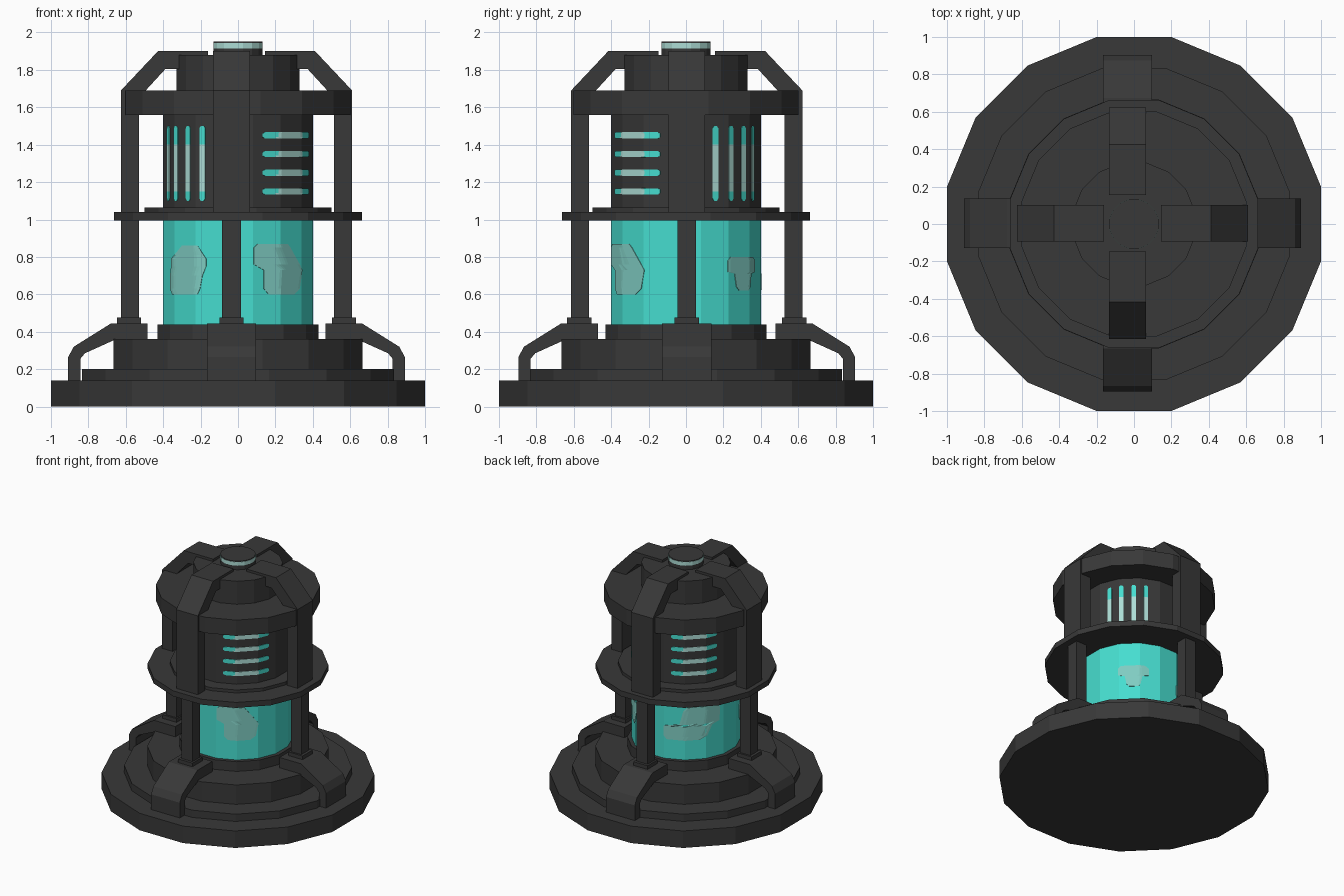
import bpy
import bmesh
import math
from mathutils import Matrix, Vector

cube = bpy.data.objects.get("Cube")
if cube:
    bpy.data.objects.remove(cube, do_unlink=True)

SIDES = 16
STEP = 360 / SIDES
GLASS_R = 0.40


def material(name, srgb):
    colour = [((c + 0.055) / 1.055) ** 2.4 for c in srgb] + [1.0]
    mat = bpy.data.materials.new(name)
    mat.use_nodes = True
    mat.diffuse_color = colour
    mat.node_tree.nodes["Principled BSDF"].inputs["Base Color"].default_value = colour
    return mat


DARK = material("dark metal", (0.22, 0.22, 0.22))
TEAL = material("teal glow", (0.275, 0.87, 0.815))
BLOB = material("muted teal", (0.50, 0.80, 0.76))
PALE = material("pale glow", (0.68, 0.87, 0.84))


def finish(name, bm, mats):
    mesh = bpy.data.meshes.new(name)
    bm.to_mesh(mesh)
    bm.free()
    for mat in mats:
        mesh.materials.append(mat)
    obj = bpy.data.objects.new(name, mesh)
    bpy.context.collection.objects.link(obj)
    return obj


def drum(name, apothem, z0, z1, mat=DARK):
    """Sixteen-sided prism with flats facing the axes."""
    r = apothem / math.cos(math.pi / SIDES)
    bm = bmesh.new()
    bmesh.ops.create_cone(bm, cap_ends=True, segments=SIDES, radius1=r, radius2=r,
                          depth=z1 - z0)
    first = max(bm.verts, key=lambda v: v.co.x)
    # Turn so that a vertex sits half a step away from the x axis
    turn = math.radians(STEP / 2) - math.atan2(first.co.y, first.co.x)
    matrix = Matrix.Translation((0, 0, (z0 + z1) / 2)) @ Matrix.Rotation(turn, 4, 'Z')
    bmesh.ops.transform(bm, matrix=matrix, verts=bm.verts)
    return finish(name, bm, [mat])


def radial_bar(name, profile, width, matrix):
    """Extrude an (r, z) outline sideways and place it around the axis."""
    bm = bmesh.new()
    face = bm.faces.new([bm.verts.new((r, -width / 2, z)) for r, z in profile])
    ext = bmesh.ops.extrude_face_region(bm, geom=[face])
    moved = [v for v in ext["geom"] if isinstance(v, bmesh.types.BMVert)]
    bmesh.ops.translate(bm, vec=Vector((0, width, 0)), verts=moved)
    bmesh.ops.transform(bm, matrix=matrix, verts=bm.verts)
    bmesh.ops.recalc_face_normals(bm, faces=bm.faces)
    return finish(name, bm, [DARK])


def on_drum(angle, z):
    """Point just outside the faceted wall."""
    off = (angle + STEP / 2) % STEP - STEP / 2
    r = (GLASS_R + 0.004) / math.cos(math.radians(off))
    a = math.radians(angle)
    return (r * math.cos(a), r * math.sin(a), z)


def wall_plate(name, levels, mats, rule=None):
    """Thin plate wrapped on the wall; levels are (z, start angle, end angle)."""
    span = max(a1 - a0 for _, a0, a1 in levels)
    n = max(2, round(span / 2.5))
    bm = bmesh.new()
    rows = []
    for z, a0, a1 in levels:
        rows.append([bm.verts.new(on_drum(a0 + (a1 - a0) * i / n, z)) for i in range(n + 1)])
    for k in range(len(rows) - 1):
        zc = (levels[k][0] + levels[k + 1][0]) / 2
        for i in range(n):
            face = bm.faces.new((rows[k][i], rows[k][i + 1], rows[k + 1][i + 1], rows[k + 1][i]))
            ac = levels[k][1] + (levels[k][2] - levels[k][1]) * (i + 0.5) / n
            if rule and rule(ac, zc):
                face.material_index = 1
    obj = finish(name, bm, mats)
    mod = obj.modifiers.new("thickness", 'SOLIDIFY')
    mod.thickness = 0.004
    mod.offset = -1
    return obj


# Stepped base, glass tank, vented body and roof
drum("base_plate", 1.0, 0.0, 0.14)
drum("base_step", 0.835, 0.14, 0.20)
drum("base_block", 0.665, 0.20, 0.36)
drum("tank_seat", 0.43, 0.36, 0.44)
drum("glass_tank", GLASS_R, 0.44, 1.0, TEAL)
drum("middle_ring", 0.663, 0.995, 1.04)
drum("body_collar", 0.50, 1.04, 1.065)
drum("vent_body", GLASS_R, 1.065, 1.56)
drum("roof_ring", 0.602, 1.56, 1.69)
drum("roof_drum", 0.328, 1.69, 1.88)

# Lamp on the roof
drum("lamp_foot", 0.13, 1.88, 1.915)
drum("lamp_band", 0.132, 1.915, 1.945, PALE)
drum("lamp_lid", 0.13, 1.945, 1.952)

# Four sets of supports
CLAMP = [(0.90, 0.14), (0.90, 0.265), (0.87, 0.32), (0.67, 0.445), (0.475, 0.445),
         (0.475, 0.355), (0.655, 0.355), (0.81, 0.285), (0.835, 0.255), (0.835, 0.14)]
FOOT = [(0.51, 0.44), (0.64, 0.44), (0.64, 0.475), (0.51, 0.475)]
POST = [(0.522, 0.475), (0.618, 0.475), (0.618, 1.0), (0.522, 1.0)]
ARM = [(0.618, 1.04), (0.618, 1.69), (0.42, 1.90), (0.152, 1.90),
       (0.152, 1.805), (0.38, 1.805), (0.522, 1.65), (0.522, 1.04)]
for side, angle, dx in (("left", 0, -0.008), ("back", 90, -0.035),
                        ("right", 180, -0.008), ("front", 270, -0.035)):
    place = Matrix.Translation((dx, 0.004, 0)) @ Matrix.Rotation(math.radians(angle), 4, 'Z')
    radial_bar(side + "_clamp", CLAMP, 0.262, place)
    radial_bar(side + "_post_foot", FOOT, 0.13, place)
    radial_bar(side + "_post", POST, 0.10, place)
    radial_bar(side + "_roof_arm", ARM, 0.197, place)

# Glowing vents: two banks of level slots and two of upright slots
for bank, start in (("front", -71), ("back", 109)):
    for i in range(4):
        z = 1.15 + 0.10 * i
        a, b = start, start + 51
        wall_plate(f"{bank}_level_slot_{i + 1}",
                   [(z - 0.017, a + 2, b - 2), (z - 0.009, a, b),
                    (z + 0.009, a, b), (z + 0.017, a + 2, b - 2)],
                   [TEAL, PALE], lambda ac, zc, s=start: s + 12 < ac < s + 37)
for bank, start in (("front", 202), ("back", 23)):
    for i in range(4):
        a = start + 13.3 * i
        wall_plate(f"{bank}_upright_slot_{i + 1}",
                   [(1.10, a - 1.2, a + 1.2), (1.113, a - 2.4, a + 2.4),
                    (1.15, a - 2.4, a + 2.4), (1.40, a - 2.4, a + 2.4),
                    (1.487, a - 2.4, a + 2.4), (1.50, a - 1.2, a + 1.2)],
                   [TEAL, PALE], lambda ac, zc: 1.15 < zc < 1.40)

# Paler patches on the glass
PATCHES = {
    "front_left": [(0.60, -66, -42), (0.63, -70, -36), (0.73, -70, -33),
                   (0.76, -78, -36), (0.85, -78, -46), (0.87, -75, -49)],
    "front_right": [(0.60, 210, 238), (0.63, 206, 240), (0.70, 206, 242), (0.75, 208, 245),
                    (0.79, 208, 245), (0.81, 214, 243), (0.86, 222, 238)],
    "back_left": [(0.62, 45, 55), (0.64, 42, 57), (0.71, 40, 59),
                  (0.72, 33, 66), (0.78, 33, 66), (0.80, 36, 62)],
    "back_right": [(0.60, 104, 140), (0.63, 101, 148), (0.71, 101, 154),
                   (0.73, 118, 163), (0.84, 122, 164), (0.87, 126, 160)],
}
for corner, levels in PATCHES.items():
    wall_plate(corner + "_glass_patch", levels, [BLOB])
